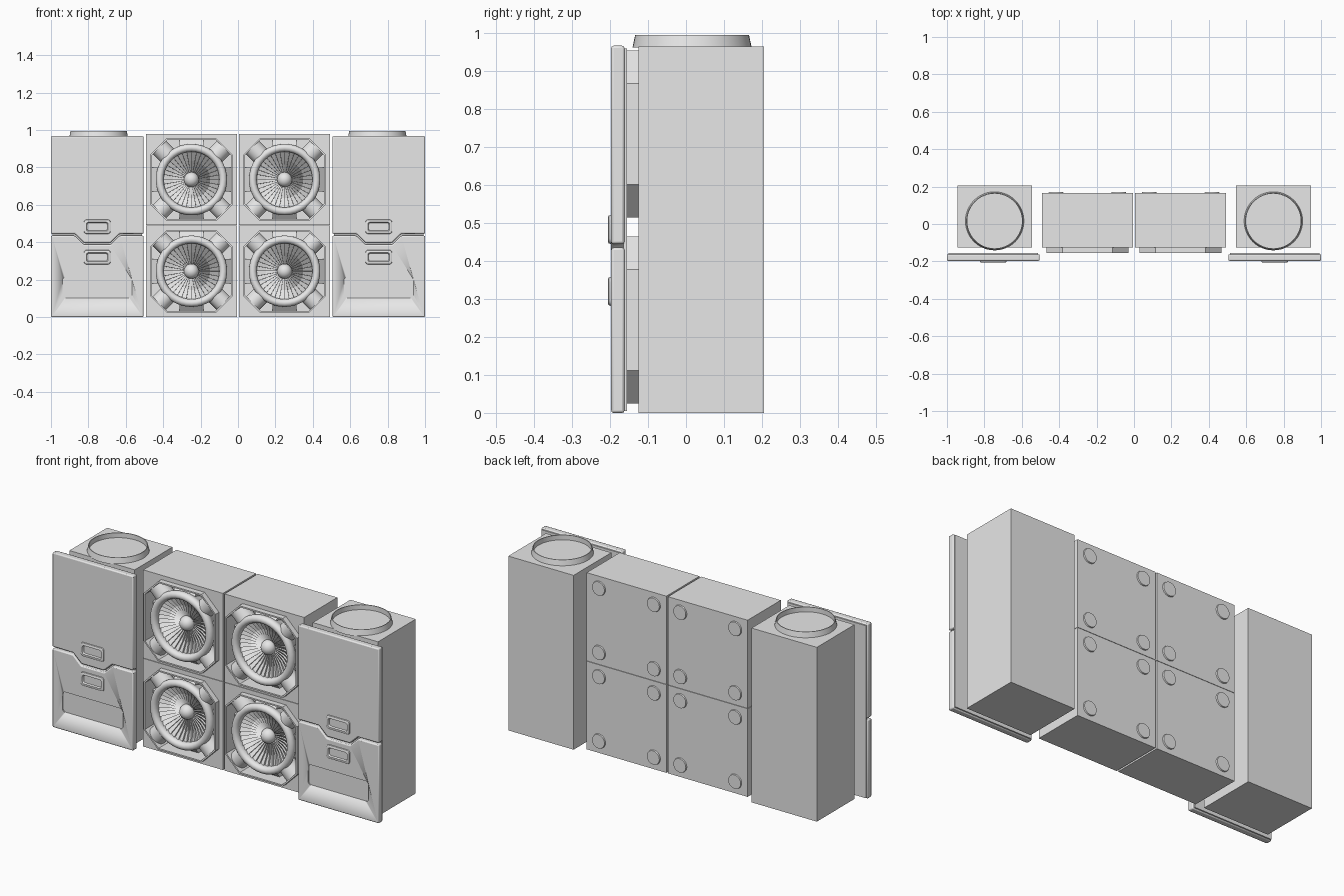
import bpy, bmesh, math
from mathutils import Matrix, Vector

cube = bpy.data.objects.get("Cube")
if cube:
    bpy.data.objects.remove(cube, do_unlink=True)

grey = bpy.data.materials.new("light_grey")
grey.use_nodes = True
GREY = (0.8, 0.8, 0.8, 1)
grey.diffuse_color = GREY
grey.node_tree.nodes["Principled BSDF"].inputs["Base Color"].default_value = GREY


def finish(name, bm, loc=(0, 0, 0)):
    bmesh.ops.recalc_face_normals(bm, faces=bm.faces)
    me = bpy.data.meshes.new(name)
    bm.to_mesh(me)
    bm.free()
    me.materials.append(grey)
    for p in me.polygons:
        p.use_smooth = True
    me.set_sharp_from_angle(angle=math.radians(35))
    ob = bpy.data.objects.new(name, me)
    ob.location = loc
    bpy.context.collection.objects.link(ob)
    return ob


def loft(name, rings, loc=(0, 0, 0), upright=False):
    """Skin a list of (outline, depth) rings and cap both ends."""
    bm = bmesh.new()
    loops = [[bm.verts.new((u, v, d) if upright else (u, d, v)) for u, v in pts]
             for pts, d in rings]
    n = len(loops[0])
    for a, b in zip(loops, loops[1:]):
        for i in range(n):
            j = (i + 1) % n
            bm.faces.new((a[i], a[j], b[j], b[i]))
    bm.faces.new(loops[0])
    bm.faces.new(loops[-1])
    return finish(name, bm, loc)


def box(name, x0, x1, y0, y1, z0, z1):
    sq = [(x0, z0), (x1, z0), (x1, z1), (x0, z1)]
    return loft(name, [(sq, y0), (sq, y1)])


def circle(r, n=40):
    return [(r * math.cos(math.tau * i / n), r * math.sin(math.tau * i / n)) for i in range(n)]


def round_rect(w, h, r, k=4):
    pts = []
    for q, (sx, sy) in enumerate(((1, 1), (-1, 1), (-1, -1), (1, -1))):
        for i in range(k + 1):
            a = math.pi / 2 * (q + i / k)
            pts.append((sx * (w - r) + r * math.cos(a), sy * (h - r) + r * math.sin(a)))
    return pts


def clipped_square(h, c):
    """Octagon with a middle point on each clipped corner; c = 0 is a square."""
    pts = []
    for q in range(4):
        ca, sa = round(math.cos(q * math.pi / 2)), round(math.sin(q * math.pi / 2))
        for u, v in ((h, h - c), (h - c / 2, h - c / 2), (h - c, h)):
            pts.append((ca * u - sa * v, sa * u + ca * v))
    return pts


def square_12(h, e):
    """Square whose points line up with the clipped square."""
    pts = []
    for q in range(4):
        ca, sa = round(math.cos(q * math.pi / 2)), round(math.sin(q * math.pi / 2))
        for u, v in ((h, e), (h, h), (e, h)):
            pts.append((ca * u - sa * v, sa * u + ca * v))
    return pts


def fan_blades(name, loc, count=36):
    """Cone of overlapping wedges, each stepping up to the next."""
    bm = bmesh.new()
    loop = []
    for i in range(count):
        for a, lift in ((i, 0), (i + 0.97, 0.012)):
            t = math.tau * a / count
            loop.append([bm.verts.new((r * math.cos(t), d - lift, r * math.sin(t)))
                         for r, d in ((0.156, -0.122), (0.1, -0.092), (0.03, -0.072))])
    for i in range(len(loop)):
        a, b = loop[i], loop[(i + 1) % len(loop)]
        for k in range(2):
            bm.faces.new((a[k], b[k], b[k + 1], a[k + 1]))
    ob = finish(name, bm, loc)
    for p in ob.data.polygons:
        p.use_smooth = False
    return ob


def fan_module(tag, cx, cz):
    loc = (cx, 0, cz)
    # Casing with raised octagonal rim and deep recess
    sq = square_12(0.244, 0.133)
    rim, inner = clipped_square(0.22, 0.087), clipped_square(0.212, 0.083)
    loft("fan_casing_" + tag, [(sq, 0.165), (sq, -0.125), (rim, -0.125), (rim, -0.155),
                               (inner, -0.155), (inner, -0.06)], loc)
    # Rounded fan ring
    prof = [(0.165, -0.06), (0.175, -0.095)]
    for i in range(11):
        a = math.radians(-30 + 21 * i)
        prof.append((0.17 + 0.021 * math.cos(a), -0.132 - 0.023 * math.sin(a)))
    prof.append((0.15, -0.11))
    ring = loft("fan_ring_" + tag, [(circle(r), d) for r, d in prof], loc)
    # Open the front cap so that the blades show
    bm = bmesh.new()
    bm.from_mesh(ring.data)
    bmesh.ops.delete(bm, geom=[f for f in bm.faces if len(f.verts) > 4], context="FACES")
    bm.to_mesh(ring.data)
    bm.free()
    fan_blades("fan_blades_" + tag, loc)
    # Hub
    bm = bmesh.new()
    bmesh.ops.create_uvsphere(bm, u_segments=20, v_segments=12, radius=0.04)
    finish("fan_hub_" + tag, bm, (cx, -0.088, cz))
    for q in range(4):
        # Diagonal strut
        bm = bmesh.new()
        bmesh.ops.create_cone(bm, cap_ends=True, segments=24, radius1=0.05, radius2=0.05, depth=0.075)
        turn = Matrix.Rotation(math.radians(45 + 90 * q), 4, "Y")
        bmesh.ops.transform(bm, matrix=turn @ Matrix.Translation((0, 0, 0.205)), verts=bm.verts)
        finish(f"fan_strut_{tag}_{q}", bm, (cx, -0.1, cz))
        # Sloped side block
        bm = bmesh.new()
        tri = [(-0.06, 0.16), (-0.115, 0.175), (-0.085, 0.212), (-0.06, 0.212)]
        ends = [[bm.verts.new((x, y, z)) for y, z in tri] for x in (-0.065, 0.065)]
        for i in range(4):
            j = (i + 1) % 4
            bm.faces.new((ends[0][i], ends[0][j], ends[1][j], ends[1][i]))
        for e in ends:
            bm.faces.new(e)
        bmesh.ops.transform(bm, matrix=Matrix.Rotation(math.pi / 2 * q, 4, "Y"), verts=bm.verts)
        finish(f"fan_side_block_{tag}_{q}", bm, loc)
    # Feet on the back
    for i, sx in enumerate((-1, 1)):
        for j, sz in enumerate((-1, 1)):
            loft(f"back_foot_{tag}_{i}{j}", [(circle(0.041, 32), 0.16), (circle(0.038, 32), 0.172)],
                 (cx + sx * 0.168, 0, cz + sz * 0.178))


def add_bevel(ob):
    m = ob.modifiers.new("bevel", "BEVEL")
    m.width, m.segments, m.limit_method = 0.006, 2, "ANGLE"
    m.angle_limit = math.radians(30)


def side_cabinet(tag, s):
    cx, w = s * 0.7525, 0.2475
    x0, x1 = sorted((s * 0.545, s * 0.945))
    box("cabinet_body_" + tag, x0, x1, -0.125, 0.205, 0, 0.965)
    # Open collar on top
    loft("top_collar_" + tag, [(circle(0.157, 48), 0.962), (circle(0.15, 48), 0.995),
                               (circle(0.146, 48), 0.995), (circle(0.146, 48), 0.968)],
         (s * 0.745, 0.016, 0), True)
    # Two door panels meeting at a stepped seam
    seam = [(-w, 0.44), (-0.12, 0.44), (-0.07, 0.392), (0.07, 0.392), (0.12, 0.44), (w, 0.44)]
    upper = [(x, z + 0.005) for x, z in seam] + [(w, 0.967), (-w, 0.967)]
    lower = [(x, z - 0.005) for x, z in seam] + [(w, 0), (-w, 0)]
    add_bevel(loft("upper_door_" + tag, [(upper, -0.162), (upper, -0.197)], (cx, 0, 0)))
    door = loft("lower_door_" + tag, [(lower, -0.162), (lower, -0.197)], (cx, 0, 0))
    add_bevel(door)
    # Shallow label recess cut in the lower door
    plate = round_rect(0.186, 0.057, 0.02)
    cutter = loft("recess_cutter_" + tag, [(plate, -0.19), (plate, -0.25)], (cx, 0, 0.158))
    cutter.hide_render = True
    cutter.hide_set(True)
    cut = door.modifiers.new("recess", "BOOLEAN")
    cut.operation, cut.object, cut.solver = "DIFFERENCE", cutter, "EXACT"
    bpy.context.view_layer.update()
    baked = bpy.data.meshes.new_from_object(door.evaluated_get(bpy.context.evaluated_depsgraph_get()))
    door.modifiers.clear()
    door.data = baked
    bpy.data.objects.remove(cutter, do_unlink=True)
    # Back lip of the door
    box("door_back_" + tag, cx - 0.24, cx + 0.24, -0.165, -0.155, 0.005, 0.96)
    # Recessed handles
    for part, z in (("upper", 0.483), ("lower", 0.32)):
        loft(f"{part}_handle_{tag}",
             [(round_rect(0.072, 0.039, 0.014), -0.192), (round_rect(0.07, 0.037, 0.014), -0.203),
              (round_rect(0.067, 0.034, 0.014), -0.205), (round_rect(0.058, 0.024, 0.01), -0.205),
              (round_rect(0.054, 0.02, 0.01), -0.197)], (cx, 0, z))


for side, s in (("left", 1), ("right", -1)):
    side_cabinet(side, s)
    for level, z in (("bottom", 0.245), ("top", 0.735)):
        fan_module(f"{side}_{level}", s * 0.249, z)
